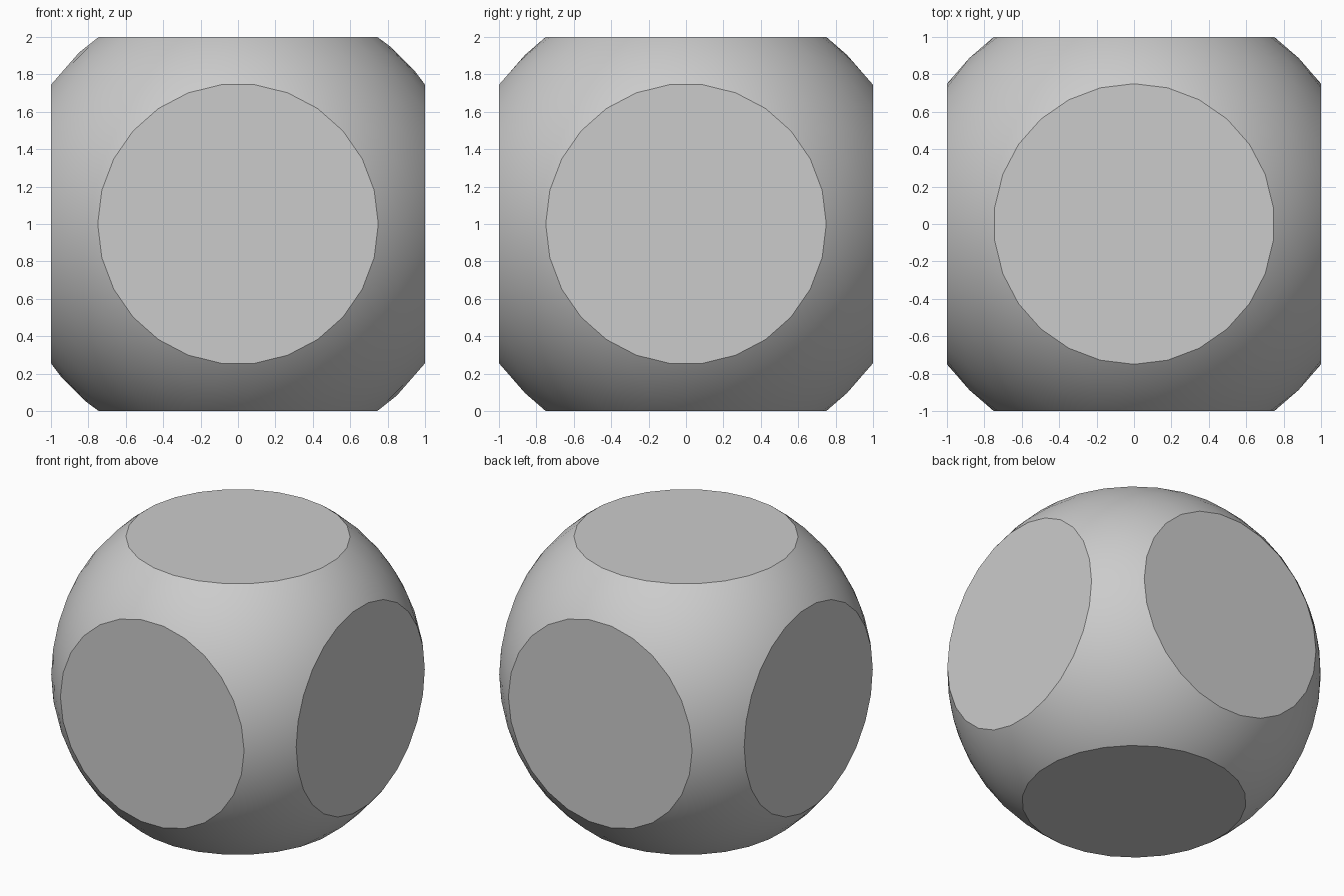
import bpy, bmesh
from math import cos, sin, tau
from mathutils import Vector

if "Cube" in bpy.data.objects:
    bpy.data.objects.remove(bpy.data.objects["Cube"])

R = 1.25      # sphere radius
RIM = 0.75    # radius of each flat disc
SIDES = 26    # sides of each disc
CENTRE = Vector((0, 0, 1))

bm = bmesh.new()

# Sphere points lying inside the six cutting planes
bmesh.ops.create_icosphere(bm, subdivisions=4, radius=R)
bmesh.ops.delete(bm, geom=[v for v in bm.verts if max(map(abs, v.co)) > 0.965],
                 context='VERTS')
bmesh.ops.delete(bm, geom=bm.edges[:], context='EDGES_FACES')

# Six disc rims: normal axis, then the axis that carries the first vertex
for normal, first, second in ((0, 1, 2), (1, 0, 2), (2, 1, 0)):
    for side in (-1, 1):
        for i in range(SIDES):
            co = Vector()
            co[normal] = side
            co[first] = RIM * cos(tau * i / SIDES)
            co[second] = RIM * sin(tau * i / SIDES)
            bm.verts.new(co)

# Wrap everything in one convex skin and merge the flat discs
bmesh.ops.convex_hull(bm, input=bm.verts[:])
bmesh.ops.delete(bm, geom=[v for v in bm.verts if not v.link_faces], context='VERTS')
bmesh.ops.recalc_face_normals(bm, faces=bm.faces[:])
bm.normal_update()


def is_disc(n):
    return max(map(abs, n)) > 0.99


def on_disc(face):
    return any(all(abs(v.co[a] - s) < 1e-3 for v in face.verts)
               for a in range(3) for s in (-1, 1))


for axis in range(3):
    for s in (-1, 1):
        cap = [f for f in bm.faces if all(abs(v.co[axis] - s) < 1e-3 for v in f.verts)]
        if len(cap) > 1:
            bmesh.ops.dissolve_faces(bm, faces=cap)
for f in bm.faces:
    f.smooth = not on_disc(f)
    if not f.smooth:
        for e in f.edges:
            e.smooth = False

mesh = bpy.data.meshes.new("flattened_ball")
bm.to_mesh(mesh)
bm.free()

# True sphere normals on the round skin, flat normals on the discs
normals = [None] * len(mesh.loops)
for p in mesh.polygons:
    for li in p.loop_indices:
        co = mesh.vertices[mesh.loops[li].vertex_index].co
        normals[li] = co.normalized() if p.use_smooth else p.normal.copy()
mesh.normals_split_custom_set(normals)

ball = bpy.data.objects.new("flattened_ball", mesh)
ball.location = CENTRE
bpy.context.collection.objects.link(ball)
